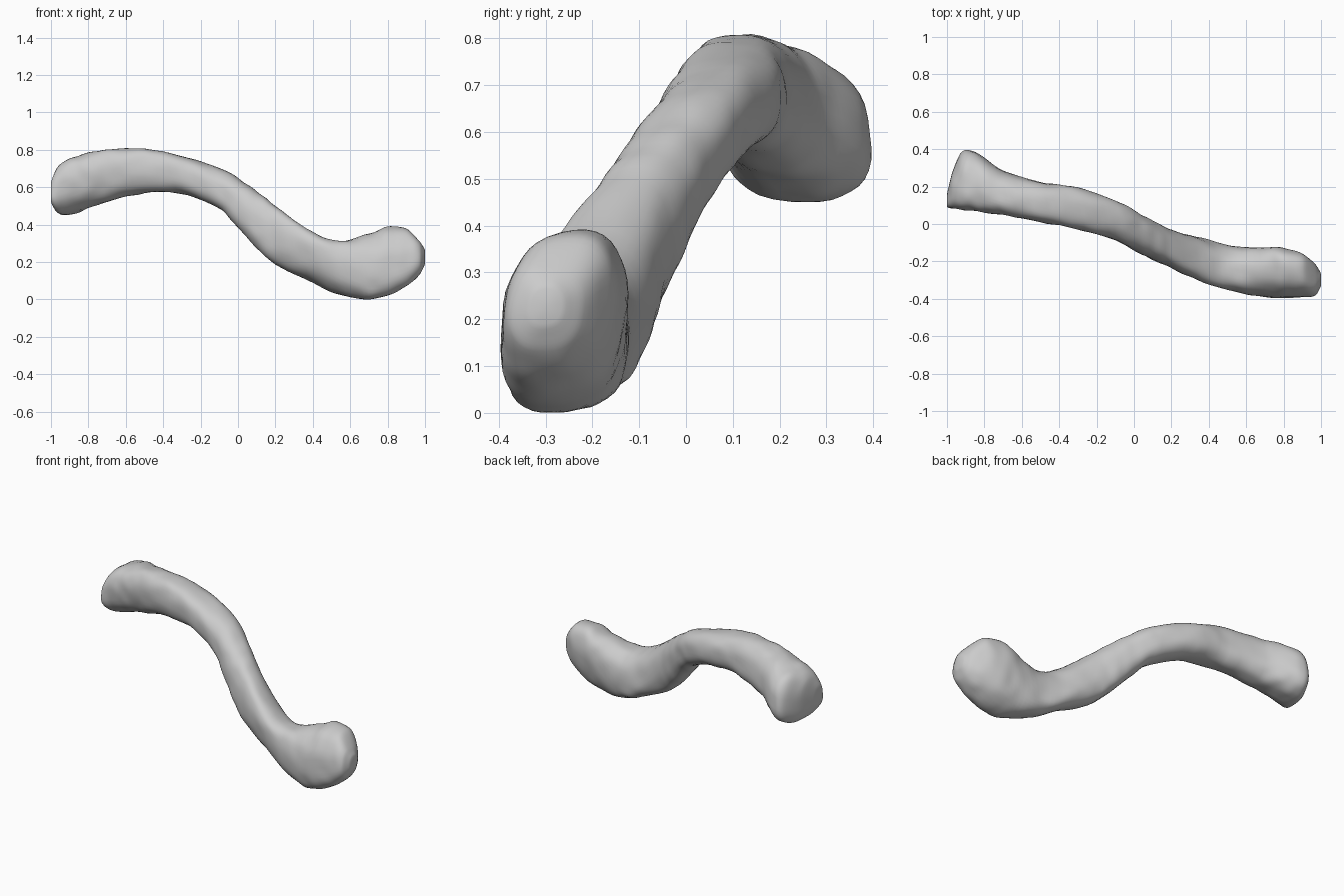
import bpy, bmesh, math
from mathutils import noise, Vector

if "Cube" in bpy.data.objects:
    bpy.data.objects.remove(bpy.data.objects["Cube"])

# Stations along the shaft: x, front y, back y, bottom z, top z, tilt
STATIONS = [
    (-1.00, 0.09, 0.16, 0.52, 0.63, 0.0),
    (-0.97, 0.08, 0.28, 0.465, 0.70, -0.15),
    (-0.92, 0.075, 0.385, 0.448, 0.745, -0.2),
    (-0.86, 0.07, 0.39, 0.463, 0.765, -0.2),
    (-0.79, 0.06, 0.345, 0.492, 0.787, -0.2),
    (-0.70, 0.05, 0.285, 0.52, 0.80, -0.2),
    (-0.50, 0.01, 0.225, 0.568, 0.807, -0.1),
    (-0.30, -0.03, 0.195, 0.565, 0.767, 0.0),
    (-0.10, -0.087, 0.125, 0.485, 0.703, 0.2),
    (0.00, -0.142, 0.075, 0.385, 0.65, 0.3),
    (0.10, -0.192, 0.02, 0.275, 0.578, 0.25),
    (0.20, -0.237, -0.03, 0.187, 0.50, 0.05),
    (0.40, -0.322, -0.085, 0.088, 0.36, -0.3),
    (0.55, -0.366, -0.12, 0.022, 0.315, -0.15),
    (0.70, -0.389, -0.125, 0.001, 0.35, 0.2),
    (0.80, -0.394, -0.13, 0.020, 0.39, 0.25),
    (0.90, -0.392, -0.16, 0.07, 0.38, 0.25),
    (0.97, -0.378, -0.215, 0.13, 0.315, 0.15),
    (1.00, -0.335, -0.265, 0.185, 0.265, 0.1),
]
SIDES, STEPS = 40, 6


def sample():
    """Smooth Hermite rows between the stations."""
    n = len(STATIONS)
    for i in range(n - 1):
        p0, p1, p2, p3 = [STATIONS[min(max(i + k, 0), n - 1)] for k in (-1, 0, 1, 2)]
        h = p2[0] - p1[0]
        for s in range(STEPS):
            t = s / STEPS
            row = [p1[0] + h * t]
            for k in range(1, 6):
                m1 = (p2[k]-p0[k]) / (p2[0]-p0[0]) * h
                m2 = (p3[k]-p1[k]) / (p3[0]-p1[0]) * h
                row.append((2*t**3-3*t*t+1)*p1[k] + (t**3-2*t*t+t)*m1
                           + (3*t*t-2*t**3)*p2[k] + (t**3-t*t)*m2)
            yield row
    yield STATIONS[-1]


def full(v):
    return math.copysign(abs(v) ** 0.82, v)


# Long curved bone lofted through tilted, slightly squared ovals
bm = bmesh.new()
rings = []
for x, y0, y1, z0, z1, tilt in sample():
    ring = []
    for j in range(SIDES):
        a = math.tau * j / SIDES
        c, s = full(math.cos(a)), full(math.sin(a + tilt))
        p = Vector((x, (y0+y1)/2 + (y1-y0)/2*c, (z0+z1)/2 + (z1-z0)/2*s))
        # shallow bumps on the surface
        bump = 0.007 * noise.noise(p * 14)
        p.y += bump * c
        p.z = max(p.z + bump * s, 0)
        ring.append(bm.verts.new(p))
    rings.append(ring)
for r, q in zip(rings, rings[1:]):
    for j in range(SIDES):
        k = (j + 1) % SIDES
        bm.faces.new((r[j], r[k], q[k], q[j]))

# Closed ends
for ring in (rings[0], rings[-1]):
    mid = bm.verts.new(sum((v.co for v in ring), Vector()) / SIDES)
    for j in range(SIDES):
        bm.faces.new((ring[j], ring[(j + 1) % SIDES], mid))
bmesh.ops.recalc_face_normals(bm, faces=bm.faces)
for f in bm.faces:
    f.smooth = True

mesh = bpy.data.meshes.new("collar_bone")
bm.to_mesh(mesh)
bm.free()
bone = bpy.data.objects.new("collar_bone", mesh)
bpy.context.collection.objects.link(bone)
soften = bone.modifiers.new("soften", 'SMOOTH')
soften.factor = 0.4
soften.iterations = 2
